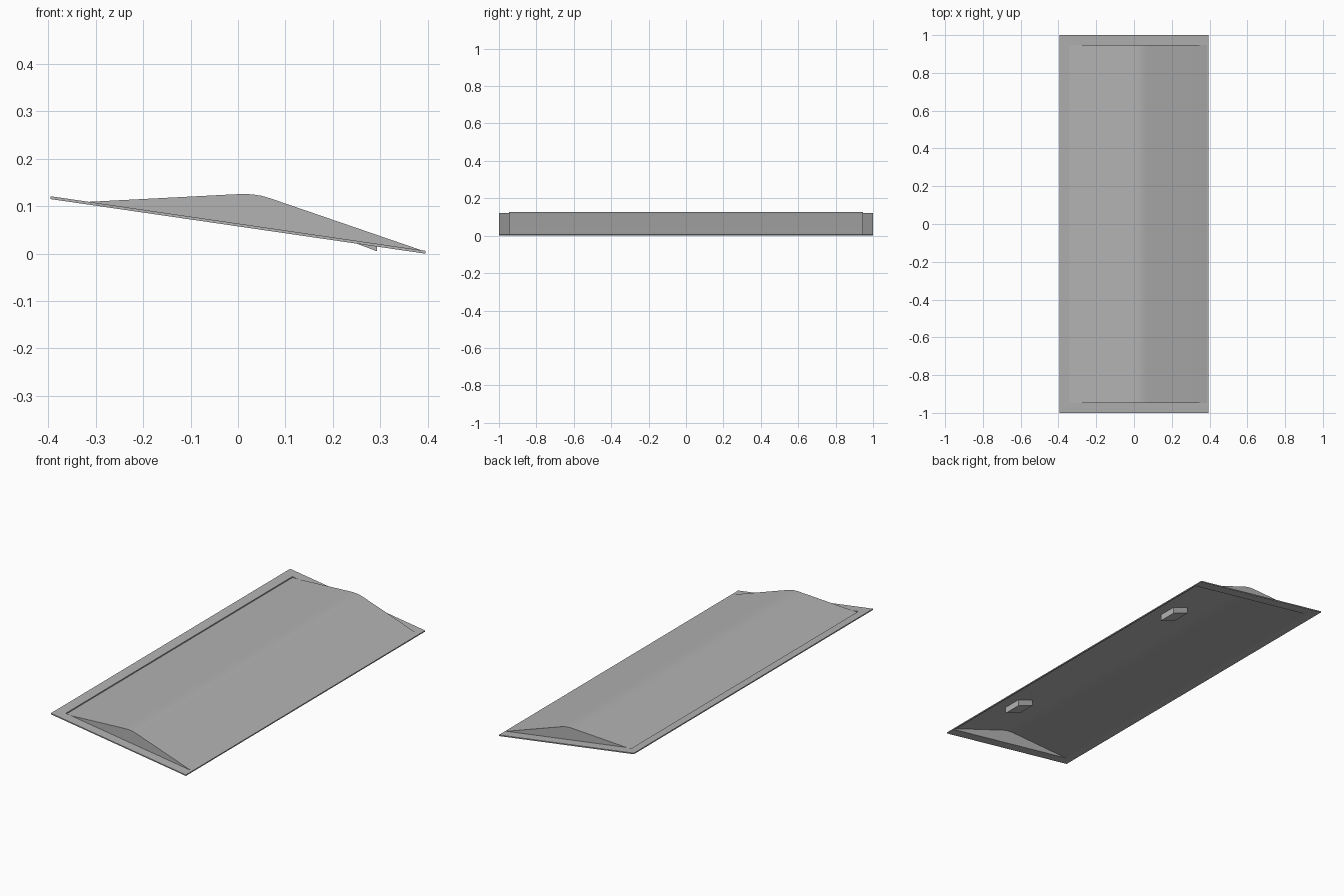
import bpy, bmesh, math

if "Cube" in bpy.data.objects:
    bpy.data.objects.remove(bpy.data.objects["Cube"], do_unlink=True)

grey = bpy.data.materials.new("light grey")
grey.use_nodes = True
COLOUR = (0.45, 0.45, 0.45, 1)
grey.diffuse_color = COLOUR
grey.node_tree.nodes["Principled BSDF"].inputs["Base Color"].default_value = COLOUR

HALF_W, HALF_L = 0.395, 1.0
CAP_Y = 0.947
BACK, FRONT = -0.345, 0.387
THICK = 0.006


def plate_z(x):
    """Height of the sloping underside at x."""
    return 0.115 * (HALF_W - x) / (2 * HALF_W)


def finish(name, bm, smooth=False):
    mesh = bpy.data.meshes.new(name)
    bm.to_mesh(mesh)
    bm.free()
    obj = bpy.data.objects.new(name, mesh)
    bpy.context.collection.objects.link(obj)
    mesh.materials.append(grey)
    if smooth:
        bpy.ops.object.select_all(action='DESELECT')
        obj.select_set(True)
        bpy.context.view_layer.objects.active = obj
        bpy.ops.object.shade_smooth_by_angle(angle=math.radians(30))
    return obj


# Thin sloping frame with a rectangular opening
bm = bmesh.new()


def ring(x0, x1, y, lift):
    corners = ((x0, -y), (x1, -y), (x1, y), (x0, y))
    return [bm.verts.new((x, v, plate_z(x) + lift)) for x, v in corners]


loops = [ring(-HALF_W, HALF_W, HALF_L, 0), ring(-HALF_W, HALF_W, HALF_L, THICK),
         ring(BACK, FRONT, CAP_Y, THICK), ring(BACK, FRONT, CAP_Y, 0)]
for i in range(4):
    a, b = loops[i], loops[(i + 1) % 4]
    for k in range(4):
        n = (k + 1) % 4
        bm.faces.new((a[k], a[n], b[n], b[k]))
bmesh.ops.recalc_face_normals(bm, faces=bm.faces)
finish("edge_frame", bm)

# Raised cover: ridge profile swept along y, with closed ends and open bottom
profile = [(BACK, plate_z(BACK)), (-0.02, 0.1245), (0.01, 0.1258), (0.03, 0.125),
           (0.05, 0.122), (0.07, 0.116), (FRONT, plate_z(FRONT) + THICK)]
bm = bmesh.new()
ends = [[bm.verts.new((x, y, z)) for x, z in profile] for y in (-CAP_Y, CAP_Y)]
for k in range(len(profile) - 1):
    bm.faces.new((ends[0][k], ends[0][k + 1], ends[1][k + 1], ends[1][k]))
for side in ends:
    bm.faces.new(side)
bmesh.ops.recalc_face_normals(bm, faces=bm.faces)
finish("ridged_cover", bm, smooth=True)

# Two small wedge lugs hanging inside the cover
lug = [(0.2, 0.071), (0.2, 0.04), (0.293, 0.005), (0.293, 0.039)]
for name, y0 in (("front_lug", -0.66), ("rear_lug", 0.56)):
    bm = bmesh.new()
    face = bm.faces.new([bm.verts.new((x, y0, z)) for x, z in lug])
    out = bmesh.ops.extrude_face_region(bm, geom=[face])
    moved = [g for g in out["geom"] if isinstance(g, bmesh.types.BMVert)]
    bmesh.ops.translate(bm, verts=moved, vec=(0, 0.1, 0))
    bmesh.ops.recalc_face_normals(bm, faces=bm.faces)
    finish(name, bm)
